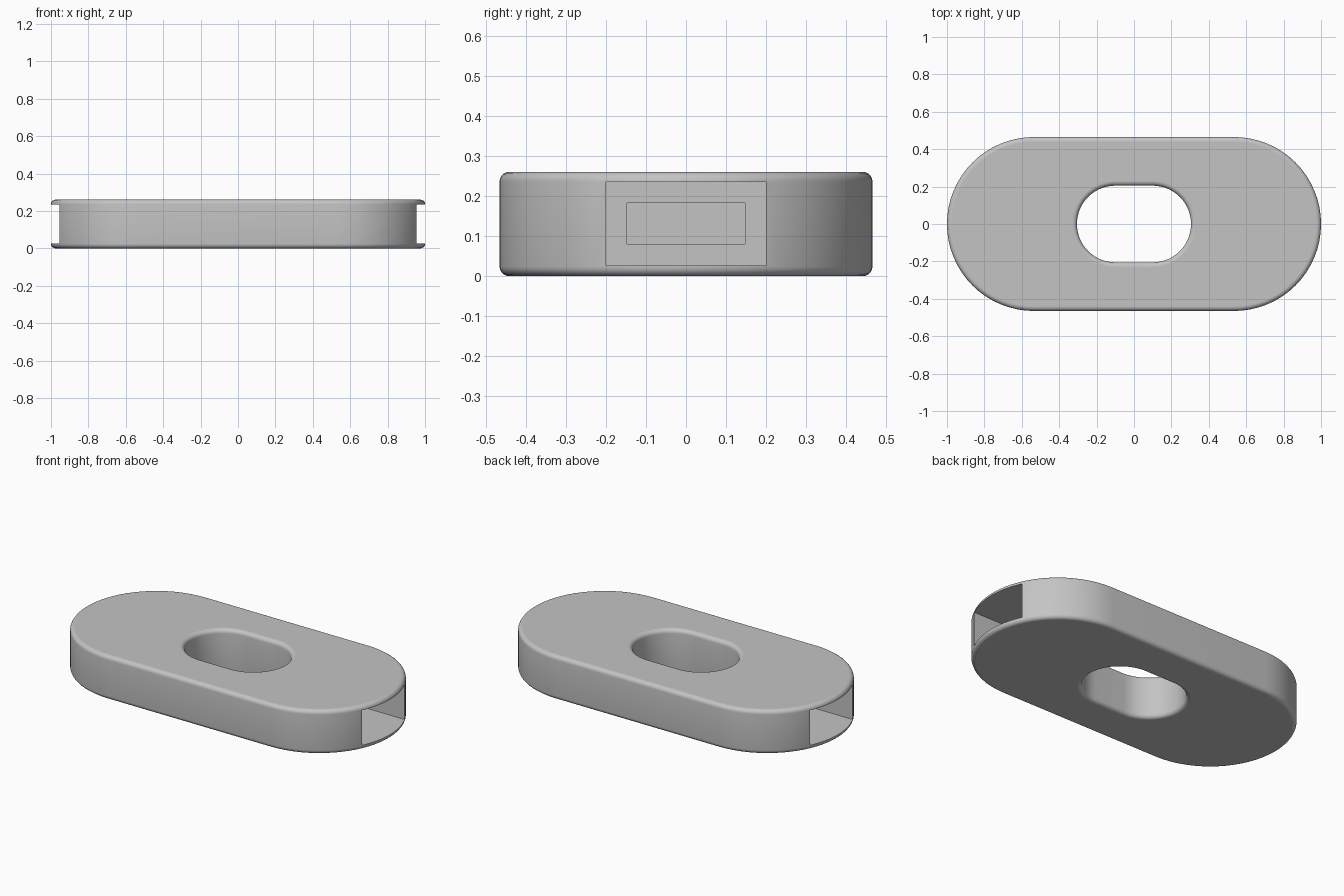
import bpy, bmesh, math

cube = bpy.data.objects.get("Cube")
if cube:
    bpy.data.objects.remove(cube, do_unlink=True)

HEIGHT = 0.26
BEVEL = 0.024
ARC_STEPS = 32
BEVEL_STEPS = 6

grey = bpy.data.materials.new("plain grey")
grey.use_nodes = True
GREY = (0.55, 0.55, 0.55, 1)
grey.diffuse_color = GREY
grey.node_tree.nodes["Principled BSDF"].inputs["Base Color"].default_value = GREY


def stadium(bm, centre, radius, z):
    """Ring of vertices: two half circles joined by straight sides."""
    ring = []
    for side in (1, -1):
        for i in range(ARC_STEPS + 1):
            a = math.pi * (i / ARC_STEPS - 0.5)
            ring.append(bm.verts.new((side * (centre + radius * math.cos(a)),
                                      side * radius * math.sin(a), z)))
    return ring


def wall_profile(centre, radius, inward):
    """Rounded wall from bottom to top, with a tight loop to keep the flats flat."""
    steps = [(BEVEL + 0.003, 0)]
    for i in range(BEVEL_STEPS + 1):
        a = math.pi / 2 * i / BEVEL_STEPS
        steps.append((BEVEL * (1 - math.sin(a)), BEVEL * (1 - math.cos(a))))
    rows = [(centre, radius - inward * t, z) for t, z in steps]
    return rows + [(c, r, HEIGHT - z) for c, r, z in reversed(rows)]


def make_object(name, bm):
    bmesh.ops.recalc_face_normals(bm, faces=bm.faces)
    mesh = bpy.data.meshes.new(name)
    bm.to_mesh(mesh)
    bm.free()
    mesh.materials.append(grey)
    obj = bpy.data.objects.new(name, mesh)
    bpy.context.collection.objects.link(obj)
    return obj


def make_box(name, low, high):
    bm = bmesh.new()
    bmesh.ops.create_cube(bm, size=1)
    for v in bm.verts:
        v.co = [(a + b) / 2 + c * (b - a) for a, b, c in zip(low, high, v.co)]
    return make_object(name, bm)


# Oval body with a rounded oval opening through the middle
bm = bmesh.new()
section = wall_profile(0.535, 0.465, 1) + wall_profile(0.1, 0.205, -1)[::-1]
rings = [stadium(bm, *row) for row in section]
for a, b in zip(rings, rings[1:] + rings[:1]):
    for i in range(len(a)):
        j = (i + 1) % len(a)
        bm.faces.new((a[i], a[j], b[j], b[i]))
body = make_object("oval_body", bm)

# Deep pocket in each end, with a smaller socket in its back wall
cutters = []
for side in (1, -1):
    for x0, x1, y, z0, z1 in ((0.56, 1.1, 0.2, 0.027, 0.235),
                              (0.46, 0.8, 0.147, 0.08, 0.183)):
        low, high = sorted((side * x0, side * x1))
        cutters.append(make_box("pocket_cutter", (low, -y, z0), (high, y, z1)))

bpy.ops.object.select_all(action="DESELECT")
bpy.context.view_layer.objects.active = body
body.select_set(True)
for cutter in cutters:
    cutter.hide_render = True
    mod = body.modifiers.new("pocket", "BOOLEAN")
    mod.operation = "DIFFERENCE"
    mod.solver = "EXACT"
    mod.object = cutter
    bpy.ops.object.modifier_apply(modifier=mod.name)
    bpy.data.objects.remove(cutter, do_unlink=True)

bpy.ops.object.shade_smooth_by_angle(angle=math.radians(30))
